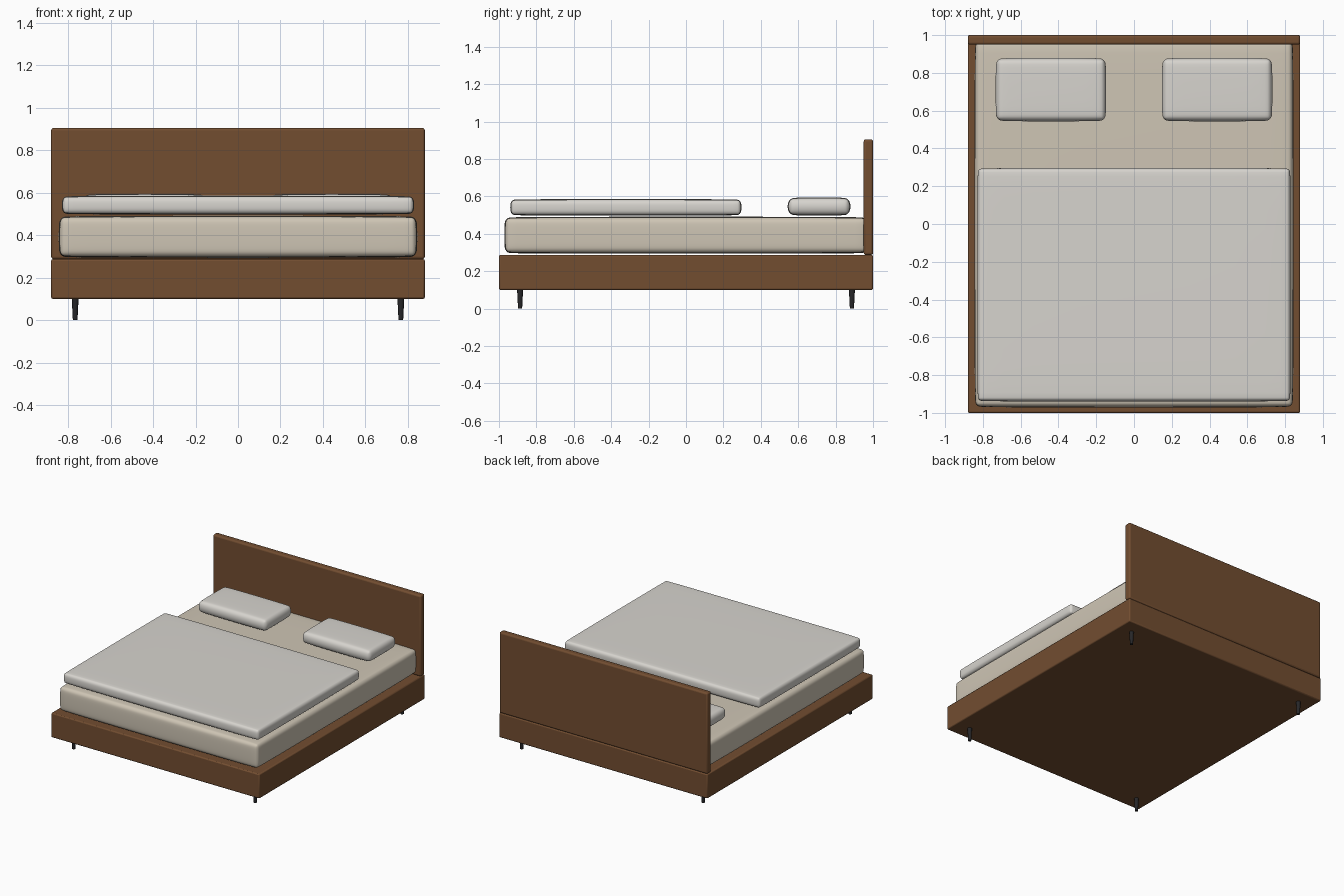
import bpy, math

if "Cube" in bpy.data.objects:
    bpy.data.objects.remove(bpy.data.objects["Cube"])


def material(name, color):
    m = bpy.data.materials.new(name)
    m.diffuse_color = (*color, 1)
    m.use_nodes = True
    m.node_tree.nodes["Principled BSDF"].inputs["Base Color"].default_value = m.diffuse_color
    return m


wood = material("wood", (0.17, 0.075, 0.03))
metal = material("dark_metal", (0.02, 0.02, 0.022))
cream = material("mattress_fabric", (0.62, 0.56, 0.46))
linen = material("linen", (0.68, 0.66, 0.62))


def box(name, lo, hi, bevel, segments, mat, soft=False):
    """Rounded box between two corners; soft ones get subdivided padding."""
    bpy.ops.mesh.primitive_cube_add(size=1, location=[(a + b) / 2 for a, b in zip(lo, hi)])
    ob = bpy.context.object
    ob.name = name
    ob.scale = [b - a for a, b in zip(lo, hi)]
    bpy.ops.object.transform_apply(location=False, rotation=False, scale=True)
    ob.data.materials.append(mat)
    bev = ob.modifiers.new("rounding", 'BEVEL')
    bev.width = bevel
    bev.segments = segments
    if soft:
        sub = ob.modifiers.new("padding", 'SUBSURF')
        sub.levels = sub.render_levels = 2
        bpy.ops.object.shade_smooth()
    else:
        bpy.ops.object.shade_smooth_by_angle(angle=math.radians(30))
    return ob


# Wooden base and headboard
box("bed_base", (-0.88, -1, 0.10), (0.88, 1, 0.287), 0.008, 2, wood)
box("headboard", (-0.88, 0.95, 0.287), (0.88, 1, 0.905), 0.012, 3, wood)

# Mattress and folded-back duvet
box("mattress", (-0.845, -0.972, 0.293), (0.845, 0.972, 0.492), 0.04, 3, cream, True)
box("duvet", (-0.83, -0.94, 0.497), (0.83, 0.297, 0.586), 0.03, 3, linen, True)

# Pillows and tapered legs, left and right
for side, sx in (("left", -1), ("right", 1)):
    x0, x1 = sorted((sx * 0.147, sx * 0.733))
    box(f"{side}_pillow", (x0, 0.543, 0.497), (x1, 0.88, 0.595), 0.04, 3, linen, True)
    for end, sy in (("front", -1), ("back", 1)):
        bpy.ops.mesh.primitive_cone_add(vertices=16, radius1=0.011, radius2=0.016, depth=0.10,
                                        location=(sx * 0.767, sy * 0.887, 0.05))
        leg = bpy.context.object
        leg.name = f"{end}_{side}_leg"
        leg.data.materials.append(metal)
        bpy.ops.object.shade_smooth_by_angle(angle=math.radians(30))
